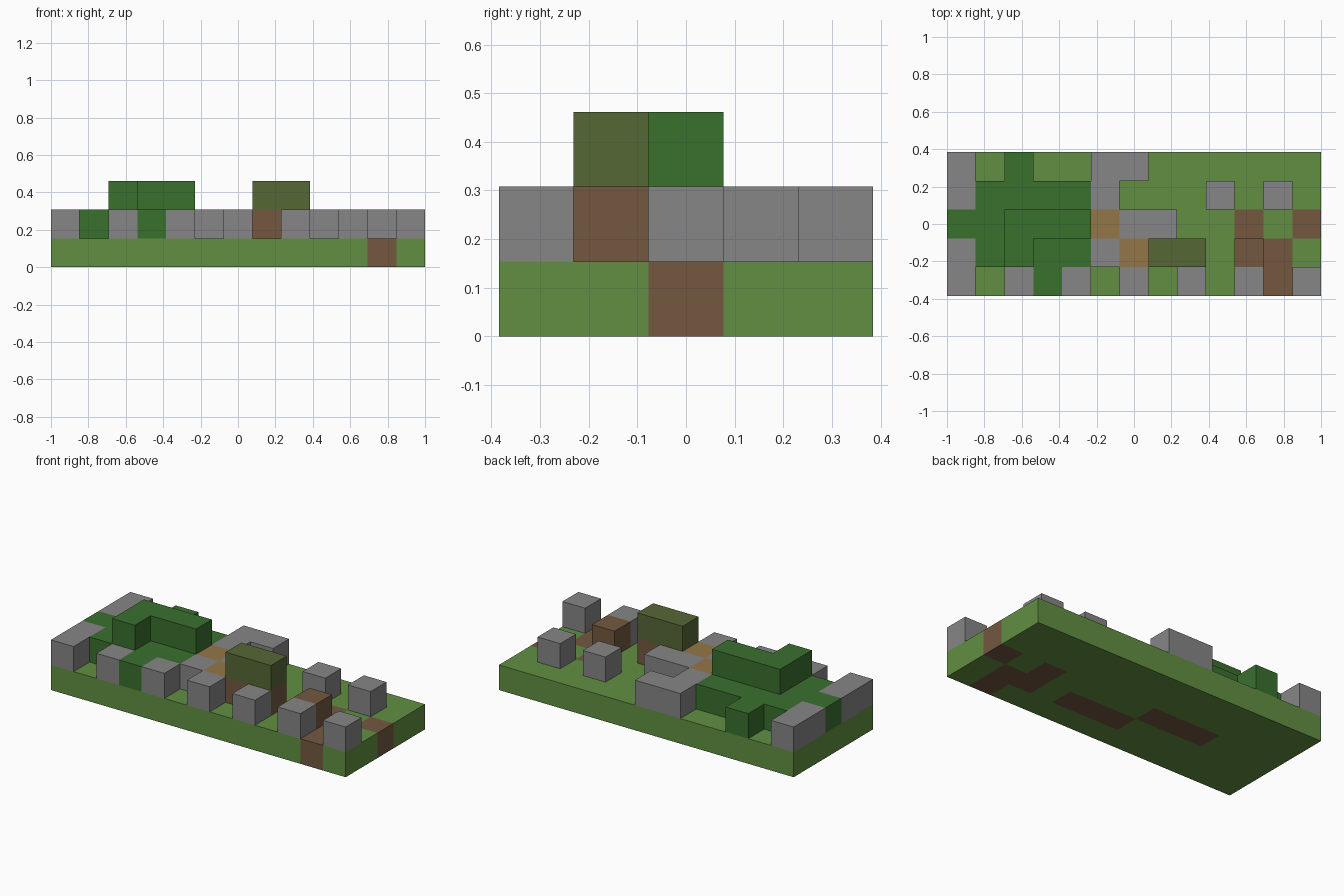
import bpy
import bmesh
from mathutils import Vector

cube = bpy.data.objects.get("Cube")
if cube:
    bpy.data.objects.remove(cube, do_unlink=True)

# Block plan: layers from the ground up, rows from front to back
GRASS_ROW = "GGGGGGGGGGGGG"
LAYERS = [
    ["GGGGGGGGGGGSG",
     "GGGGGGSSSGSSG",
     "GGGSSSGGGGSGS",
     GRASS_ROW,
     GRASS_ROW],
    ["R.RHR.R.R.R.R",
     "RHHHHRPTT.T..",
     "HHHHHPRR.....",
     "RHHHHR...R.R.",
     "R.H..RR......"],
    [".............",
     "..H....OO....",
     "..HHH........"],
]
COLS, ROWS = 13, 5
CELL = 2 / COLS


def material(name, color):
    mat = bpy.data.materials.new(name)
    mat.use_nodes = True
    rgba = (*color, 1)
    mat.diffuse_color = rgba
    bsdf = mat.node_tree.nodes["Principled BSDF"]
    bsdf.inputs["Base Color"].default_value = rgba
    bsdf.inputs["Roughness"].default_value = 0.9
    return mat


brown = material("earth brown", (0.174, 0.098, 0.051))
green = material("grass green", (0.122, 0.275, 0.054))
grey = material("stone grey", (0.238, 0.238, 0.238))
dark = material("hedge green", (0.042, 0.162, 0.027))
tan = material("path tan", (0.296, 0.181, 0.065))
olive = material("foliage olive", (0.093, 0.136, 0.037))

PARTS = {
    "G": ("grass_base", green),
    "S": ("soil_patches", brown),
    "R": ("stone_blocks", grey),
    "H": ("hedge_blocks", dark),
    "P": ("path_blocks", tan),
    "T": ("trunk_blocks", brown),
    "O": ("tree_canopy", olive),
}

blocks = {(c, r, k): kind
          for k, layer in enumerate(LAYERS)
          for r, row in enumerate(layer)
          for c, kind in enumerate(row) if kind != "."}


def add_side(bm, cell, axis, sign):
    """Add one outward square of a block."""
    n = Vector((0, 0, 0))
    n[axis] = sign
    u = Vector((0, 0, 0))
    u[(axis + 1) % 3] = 1
    v = n.cross(u)
    mid = Vector((cell[0] + 0.5 - COLS / 2, cell[1] + 0.5 - ROWS / 2, cell[2] + 0.5))
    corners = [mid + (n + a * u + b * v) / 2
               for a, b in ((-1, -1), (1, -1), (1, 1), (-1, 1))]
    bm.faces.new([bm.verts.new(p * CELL) for p in corners])


# Each part is the open outer skin of its blocks
for kind, (name, mat) in PARTS.items():
    bm = bmesh.new()
    for cell, cell_kind in blocks.items():
        if cell_kind != kind:
            continue
        for axis in range(3):
            for sign in (-1, 1):
                neighbour = list(cell)
                neighbour[axis] += sign
                if tuple(neighbour) not in blocks:
                    add_side(bm, cell, axis, sign)
    bmesh.ops.remove_doubles(bm, verts=bm.verts, dist=CELL / 100)
    mesh = bpy.data.meshes.new(name)
    bm.to_mesh(mesh)
    bm.free()
    mesh.materials.append(mat)
    bpy.context.collection.objects.link(bpy.data.objects.new(name, mesh))
